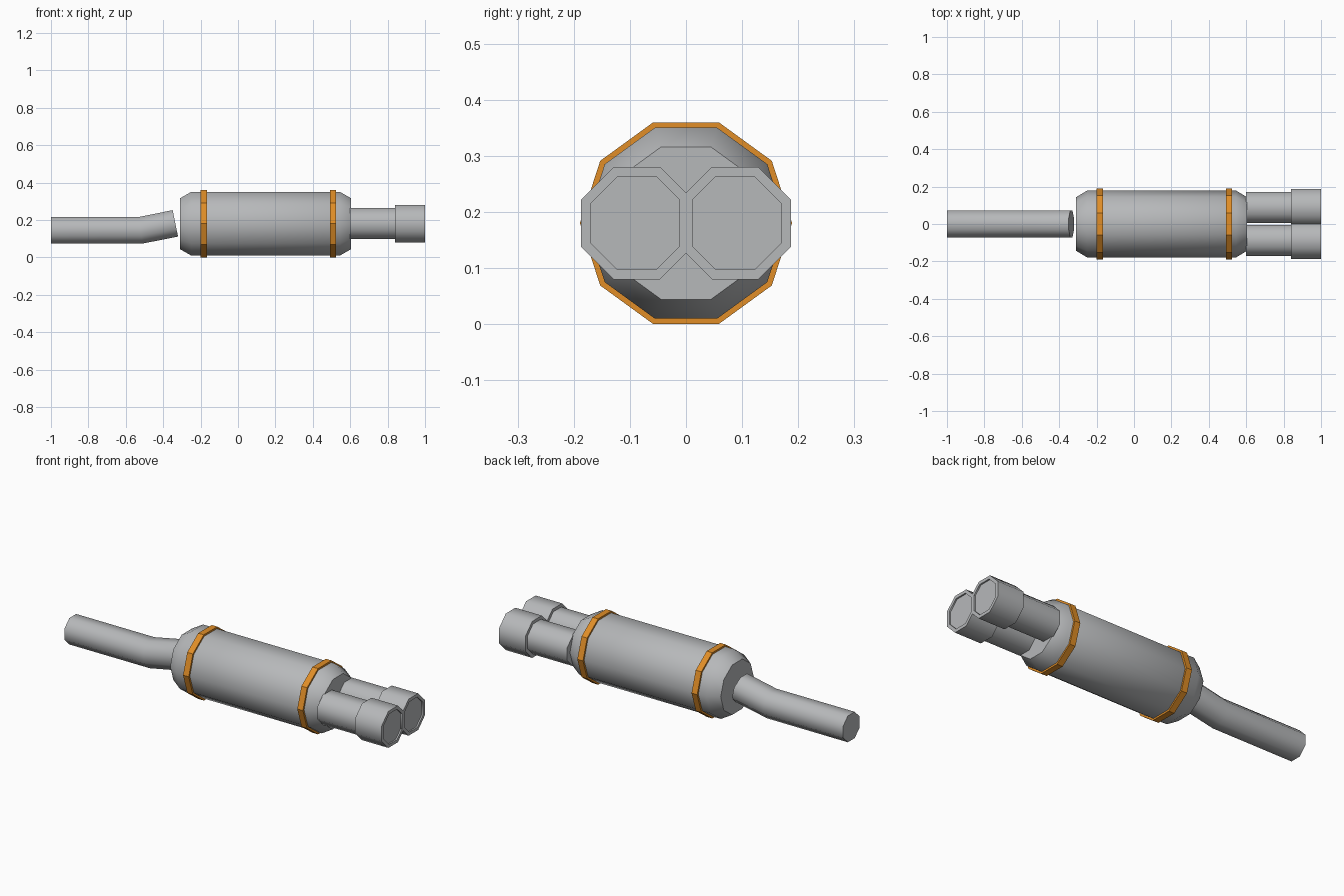
import bpy, math
from mathutils import Vector

cube = bpy.data.objects.get("Cube")
if cube:
    bpy.data.objects.remove(cube)


def material(name, rgb):
    m = bpy.data.materials.new(name)
    m.use_nodes = True
    m.diffuse_color = (*rgb, 1)
    m.node_tree.nodes["Principled BSDF"].inputs["Base Color"].default_value = (*rgb, 1)
    return m


STEEL = material("brushed steel grey", (0.47, 0.48, 0.49))
ORANGE = material("clamp orange", (0.75, 0.27, 0.02))
AXIS_Z = 0.18


def tube(name, sides, rings, mat, y=0.0, phase=0.0, smooth=50):
    """Loft polygon rings along x; each ring is (x, z, radius, tilt)."""
    verts, faces = [], []
    for x, z, radius, tilt in rings:
        for i in range(sides):
            a = phase + math.tau * i / sides
            up = radius * math.sin(a)
            verts.append(Vector((x - up * math.sin(tilt), y + radius * math.cos(a),
                                 z + up * math.cos(tilt))))
    for r in range(len(rings) - 1):
        for i in range(sides):
            j = (i + 1) % sides
            a, b = r * sides, (r + 1) * sides
            faces.append((a + i, a + j, b + j, b + i))
    faces.append(tuple(reversed(range(sides))))
    faces.append(tuple(range(len(verts) - sides, len(verts))))
    mesh = bpy.data.meshes.new(name)
    mesh.from_pydata(verts, [], faces)
    mesh.materials.append(mat)
    ob = bpy.data.objects.new(name, mesh)
    bpy.context.collection.objects.link(ob)
    bpy.ops.object.select_all(action='DESELECT')
    ob.select_set(True)
    bpy.context.view_layer.objects.active = ob
    bpy.ops.object.mode_set(mode='EDIT')
    bpy.ops.mesh.select_all(action='SELECT')
    bpy.ops.mesh.normals_make_consistent(inside=False)
    bpy.ops.object.mode_set(mode='OBJECT')
    if smooth:
        bpy.ops.object.shade_smooth_by_angle(angle=math.radians(smooth))
    return ob


def straight(*profile):
    return [(x, AXIS_Z, r, 0) for x, r in profile]


# Muffler can with tapered ends
tube("muffler_body", 10, straight((-0.31, 0.143), (-0.25, 0.179),
                                  (0.545, 0.179), (0.605, 0.143)), STEEL)

# Clamp bands
for name, x in (("front_band", -0.183), ("rear_band", 0.508)):
    tube(name, 10, straight((x - 0.017, 0.189), (x + 0.017, 0.189)), ORANGE, smooth=0)

# Bent inlet pipe
R8 = 1 / math.cos(math.pi / 8)
bend = math.radians(11.5)
tube("inlet_pipe", 8, [(-1, 0.145, 0.072 * R8, 0), (-0.52, 0.145, 0.072 * R8, bend / 2),
                       (-0.335, 0.182, 0.072 * R8, bend)], STEEL, phase=math.pi / 8)

# Twin outlet pipes with wider tips, each end set in a thin rim
for side, y in (("left", 0.0875), ("right", -0.0875)):
    tube(side + "_outlet_pipe", 8, straight((0.6, 0.083 * R8), (0.85, 0.083 * R8)),
         STEEL, y, math.pi / 8)
    tube(side + "_exhaust_tip", 8,
         straight((0.84, 0.1 * R8), (1.0, 0.1 * R8), (1.0, 0.083 * R8), (0.992, 0.083 * R8)),
         STEEL, y, math.pi / 8)
